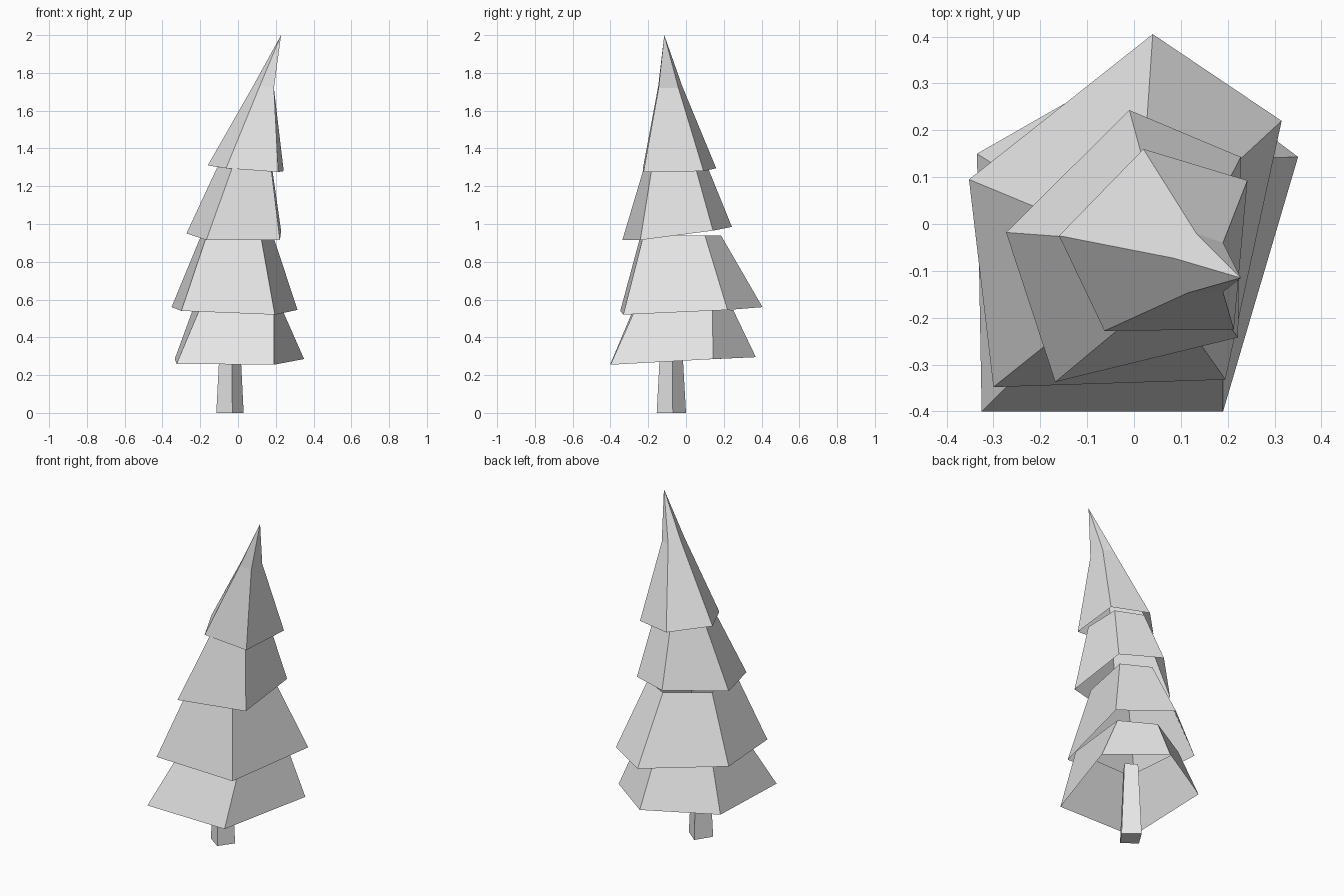
import bpy
import bmesh
from mathutils import Vector

cube = bpy.data.objects.get("Cube")
if cube:
    bpy.data.objects.remove(cube, do_unlink=True)

# One plain grey for the whole tree
grey = bpy.data.materials.new("plain_grey")
grey.use_nodes = True
grey.diffuse_color = (0.8, 0.8, 0.8, 1)
grey.node_tree.nodes["Principled BSDF"].inputs["Base Color"].default_value = (0.8, 0.8, 0.8, 1)


def loft(name, rings, apex=None, closed=False):
    """Skin a stack of matching rings, optionally ending in a point."""
    bm = bmesh.new()
    loops = [[bm.verts.new(p) for p in ring] for ring in rings]
    n = len(loops[0])
    for low, high in zip(loops, loops[1:]):
        for i in range(n):
            j = (i + 1) % n
            bm.faces.new((low[i], low[j], high[j], high[i]))
    if apex:
        tip = bm.verts.new(apex)
        for i in range(n):
            bm.faces.new((loops[-1][i], loops[-1][(i + 1) % n], tip))
    if closed:
        bm.faces.new(loops[0][::-1])
        bm.faces.new(loops[-1])
    mesh = bpy.data.meshes.new(name)
    bm.to_mesh(mesh)
    bm.free()
    mesh.materials.append(grey)
    obj = bpy.data.objects.new(name, mesh)
    bpy.context.collection.objects.link(obj)
    return obj


def flat(points, z):
    return [(x, y, z) for x, y in points]


# Trunk: a twisted square post that narrows upward
foot = [(-.03, -.155), (.03, -.07), (-.055, 0), (-.115, -.095)]
centre = Vector((-.042, -.08))
top = [centre + (Vector(p) - centre) * .68 for p in foot]
loft("trunk", [flat(foot, 0), flat(top, .45)], closed=True)

# Hollow five-sided skirts: uneven rim, then the ring tucked under the next tier
loft("bottom_tier", [
    [(-.325, -.40, .26), (.19, -.40, .255), (.35, .143, .285), (.05, .37, .295), (-.335, .15, .285)],
    flat([(-.205, -.28), (.19, -.27), (.235, .14), (.04, .25), (-.24, .09)], .545)])

loft("lower_middle_tier", [
    [(-.30, -.348, .54), (.195, -.332, .52), (.315, .22, .545), (.04, .405, .56), (-.352, .095, .56)],
    flat([(-.165, -.24), (.12, -.225), (.185, .10), (.025, .185), (-.195, .03)], .94)])

loft("upper_middle_tier", [
    [(-.168, -.337, .915), (.222, -.242, .915), (.228, .143, .965), (-.01, .243, .985), (-.273, -.018, .95)],
    flat([(-.03, -.222), (.175, -.18), (.18, .05), (.025, .115), (-.11, -.03)], 1.3)])

# Crown: bends sideways to a leaning tip
loft("crown", [
    [(-.063, -.228, 1.295), (.213, -.225, 1.275), (.242, .093, 1.28), (.02, .16, 1.295), (-.16, -.025, 1.31)],
    [(.115, -.147, 1.73), (.19, -.145, 1.72), (.19, -.04, 1.72), (.133, -.02, 1.73), (.085, -.073, 1.74)]],
    apex=(.228, -.115, 2))
